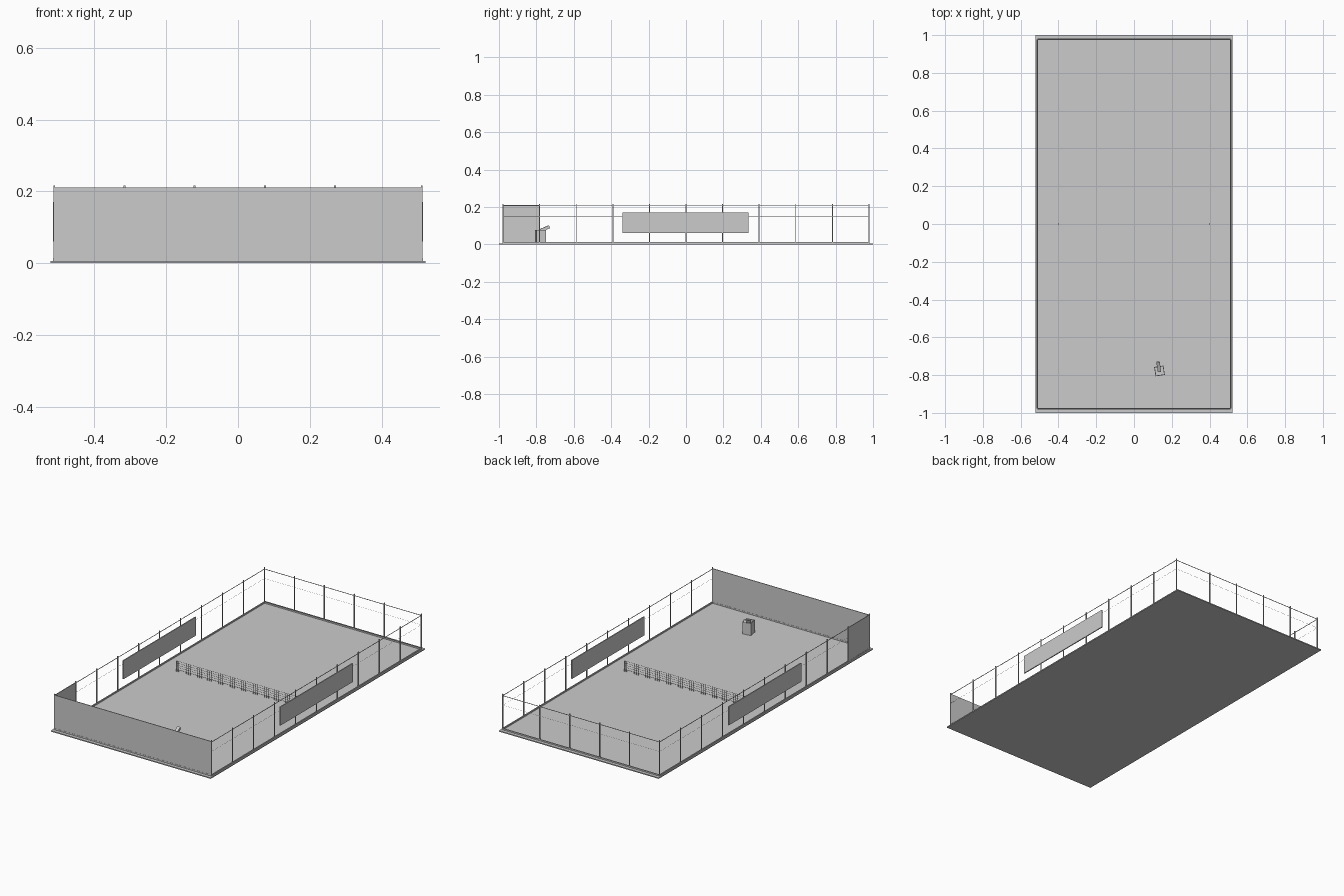
import bpy
from mathutils import Euler, Vector

if "Cube" in bpy.data.objects:
    bpy.data.objects.remove(bpy.data.objects["Cube"], do_unlink=True)

GREY = (0.6, 0.6, 0.6, 1.0)
mat = bpy.data.materials.new("plain grey")
mat.use_nodes = True
mat.diffuse_color = GREY
mat.node_tree.nodes["Principled BSDF"].inputs["Base Color"].default_value = GREY

CORNERS = [(i, j, k) for i in (0, 1) for j in (0, 1) for k in (0, 1)]
QUADS = [(0, 1, 3, 2), (4, 6, 7, 5), (0, 4, 5, 1), (2, 3, 7, 6), (0, 2, 6, 4), (1, 5, 7, 3)]


def boxes(name, spans, pivot=None, turn=(0, 0, 0)):
    """One object made of boxes, each given as (x0, x1, y0, y1, z0, z1)."""
    rot, origin = Euler(turn).to_matrix(), Vector(pivot or (0, 0, 0))
    verts, faces = [], []
    for s in spans:
        base = len(verts)
        verts += [rot @ Vector((s[i], s[2 + j], s[4 + k])) for i, j, k in CORNERS]
        faces += [tuple(base + n for n in q) for q in QUADS]
    mesh = bpy.data.meshes.new(name)
    mesh.from_pydata(verts, [], faces)
    mesh.materials.append(mat)
    ob = bpy.data.objects.new(name, mesh)
    ob.location = origin
    bpy.context.collection.objects.link(ob)
    return ob


def bar(x, y, half, z0, z1):
    return (x - half, x + half, y - half, y + half, z0, z1)


def ring(half, z0, z1):
    """Four bars round the fence line."""
    sides = [(x - half, x + half, -EY, EY, z0, z1) for x in (-EX, EX)]
    ends = [(-EX, EX, y - half, y + half, z0, z1) for y in (-EY, EY)]
    return sides + ends


EX, EY = 0.512, 0.978      # fence line
FLOOR, TOP = 0.006, 0.21
STEP = EY / 5              # post spacing

# Ground slab and kerb
boxes("floor_slab", [(-0.522, 0.522, -1, 1, 0, FLOOR)])
boxes("kerb", ring(0.003, FLOOR, 0.014))

# Fence posts along both sides and the back
posts = [bar(x, i * STEP, 0.0025, FLOOR, 0.216) for x in (-EX, EX) for i in range(-5, 6)]
posts += [bar(-EX + i * STEP, EY, 0.0025, FLOOR, 0.216) for i in range(1, 5)]
boxes("fence_posts", posts)

# Thin rails
boxes("top_rail", ring(0.0012, 0.205, 0.2075))
boxes("middle_wire", ring(0.0003, 0.15, 0.1506))

# Front wall in panels, with a short return on the right
seams = [-EX, -EX + 2 * STEP, -EX + 4 * STEP, EX]
boxes("front_wall", [(a, b, -EY - 0.002, -EY + 0.002, 0.01, TOP)
                     for a, b in zip(seams, seams[1:])])
boxes("right_return_wall", [(-EX - 0.002, -EX + 0.002, -EY, -4 * STEP, 0.01, TOP)])

# Long boards hung on both sides
for side, x in (("right", -EX), ("left", EX)):
    boxes(side + "_board", [(x - 0.003, x + 0.003, -0.34, 0.335, 0.06, 0.17)])

# Net: two posts and a fine wire mesh
NX, NZ, W = 0.4, 0.068, 0.0005
boxes("net_posts", [bar(x, 0, 0.0025, FLOOR, NZ) for x in (-NX, NX)])
cells = 64
wires = [bar(-NX + 2 * NX * i / cells, 0, W, FLOOR, NZ) for i in range(1, cells)]
wires += [(-NX, NX, -W, W, z - W, z + W)
          for z in [FLOOR + (NZ - FLOOR) * i / 5 for i in range(1, 6)]]
boxes("net_mesh", wires)

# Ball feeder: open-topped body and a tilted chute
B, T, H = 0.025, 0.004, 0.072
body = [(-B, B, -B, B, 0, 0.05)]
body += [(-B, B, -B, -B + T, 0.05, H), (-B, B, B - T, B, 0.05, H)]
body += [(-B, -B + T, -B + T, B - T, 0.05, H), (B - T, B, -B + T, B - T, 0.05, H)]
centre = (0.135, -0.778, FLOOR)
boxes("feeder_body", body, centre, (0, 0, 0.15))
boxes("feeder_chute", [(-0.009, 0.009, -0.02, 0.034, -0.008, 0.008)],
      (0.132, -0.762, 0.081), (0.4, 0, 0.15))
